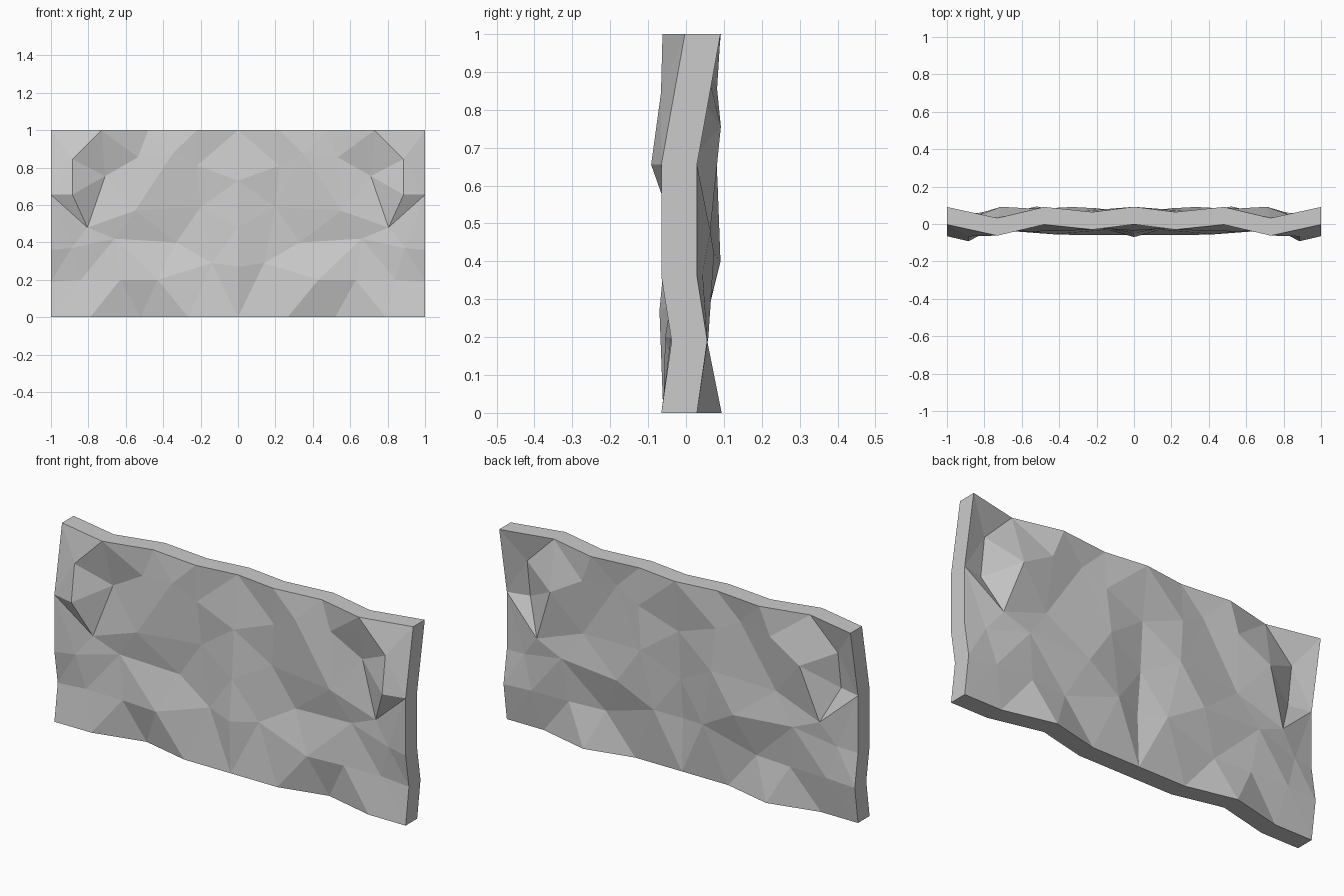
import bpy, bmesh
from mathutils import Vector
from mathutils.geometry import delaunay_2d_cdt

if "Cube" in bpy.data.objects:
    bpy.data.objects.remove(bpy.data.objects["Cube"])

THICK = 0.094

# right half of the faceted front: x, z, depth y
outline = [(0, 0, -.06), (.265, 0, -.06), (.52, 0, 0), (.79, 0, -.065), (1, 0, -.065),
           (1, .19, -.038), (1, .36, -.065), (1, .655, -.065), (1, 1, -.003),
           (.73, 1, -.062), (.48, 1, -.003), (.22, 1, -.03), (0, 1, -.002),
           (0, .73, -.035), (0, .48, -.05), (0, .27, -.07)]
inner = [(.885, .845, -.066), (.885, .655, -.092), (.805, .48, -.03), (.71, .755, -.002),
         (.535, .855, -.012), (.35, .875, -.035), (.22, .81, -.02), (.2, .59, -.01),
         (.55, .57, -.04), (.33, .4, -.003), (.66, .42, -.02), (.89, .37, -.05),
         (.84, .2, -.035), (.63, .2, -.04), (.43, .2, -.055), (.14, .29, -.03)]
pts = outline + inner
n = len(outline)

# border loop plus the sharp creases around the corner notch
edges = [(i, (i + 1) % n) for i in range(n)]
edges += [(n, n + 1), (n + 1, n + 2), (n + 2, n + 3), (n + 3, n), (n + 1, 7), (7, n + 2)]
co, _, faces, orig, _, _ = delaunay_2d_cdt(
    [Vector((p[0], p[1])) for p in pts], edges, [], 1, 1e-5)

# mirrored sheet
bm = bmesh.new()
for s in (1, -1):
    vs = [bm.verts.new((s * c.x, pts[o[0]][2], c.y)) for c, o in zip(co, orig)]
    for f in faces:
        bm.faces.new([vs[i] for i in f])
bmesh.ops.remove_doubles(bm, verts=bm.verts, dist=1e-4)

# thicken straight back into a slab
res = bmesh.ops.extrude_face_region(bm, geom=bm.faces[:])
back = [g for g in res["geom"] if isinstance(g, bmesh.types.BMVert)]
bmesh.ops.translate(bm, verts=back, vec=(0, THICK, 0))
bmesh.ops.recalc_face_normals(bm, faces=bm.faces[:])

me = bpy.data.meshes.new("rock_wall_panel")
bm.to_mesh(me)
bm.free()
bpy.context.collection.objects.link(bpy.data.objects.new("rock_wall_panel", me))
